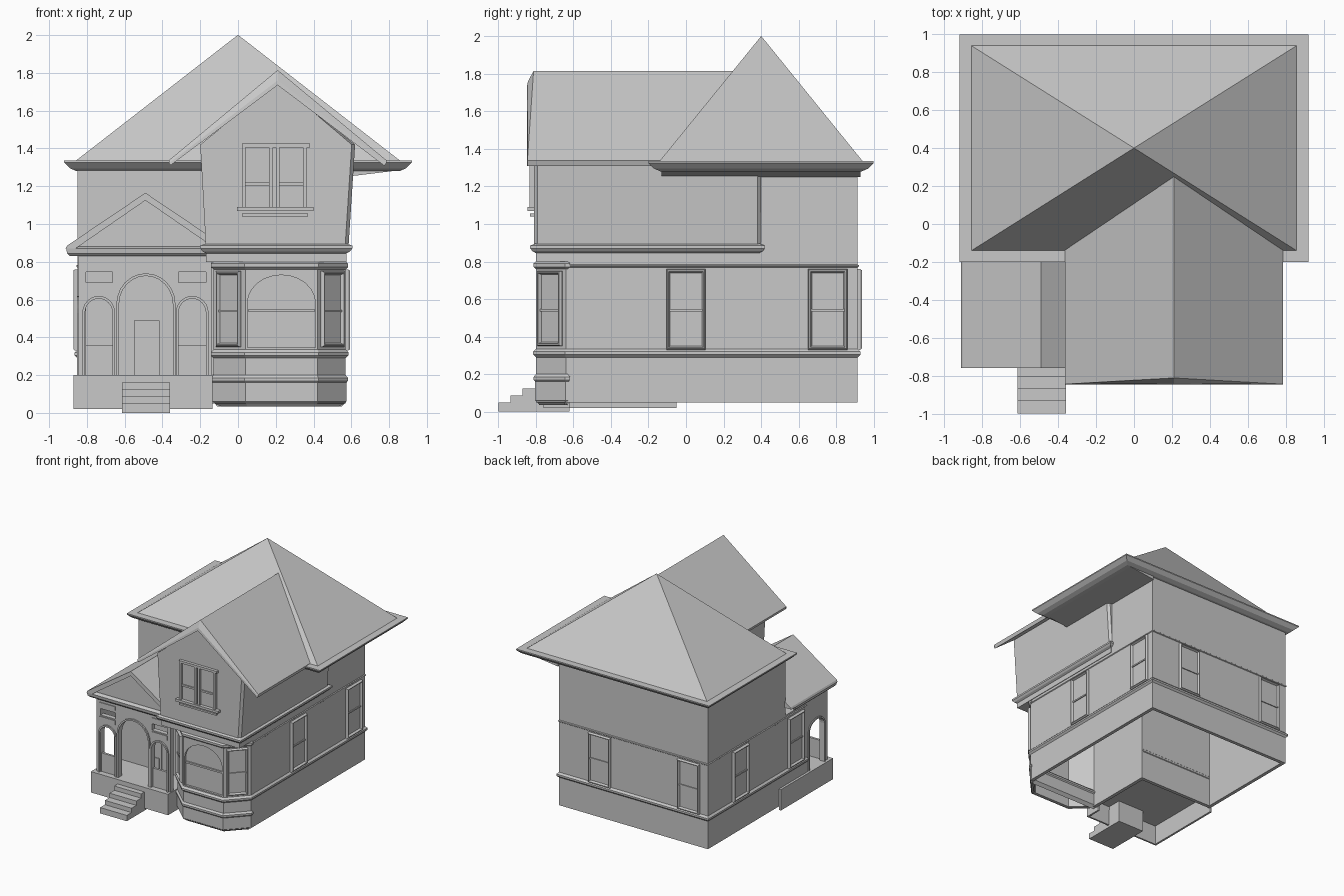
import bpy, bmesh, math
from mathutils import Matrix, Vector

old = bpy.data.objects.get("Cube")
if old:
    bpy.data.objects.remove(old, do_unlink=True)

grey = bpy.data.materials.new("plain_grey")
grey.use_nodes = True
TONE = (0.58, 0.58, 0.58, 1)
grey.diffuse_color = TONE
grey.node_tree.nodes["Principled BSDF"].inputs["Base Color"].default_value = TONE


def finish(name, bm, matrix=None):
    bmesh.ops.recalc_face_normals(bm, faces=bm.faces)
    mesh = bpy.data.meshes.new(name)
    bm.to_mesh(mesh)
    bm.free()
    mesh.materials.append(grey)
    obj = bpy.data.objects.new(name, mesh)
    bpy.context.collection.objects.link(obj)
    if matrix:
        obj.matrix_world = matrix
    return obj


def loft(name, rings, caps=True, matrix=None):
    """Skin equal-length point rings, optionally capping both ends."""
    bm = bmesh.new()
    loops = [[bm.verts.new(p) for p in ring] for ring in rings]
    n = len(loops[0])
    for a, b in zip(loops, loops[1:]):
        for i in range(n):
            j = (i + 1) % n
            bm.faces.new((a[i], a[j], b[j], b[i]))
    if caps:
        bm.faces.new(loops[0])
        bm.faces.new(loops[-1])
    return finish(name, bm, matrix)


def prism(name, pts, axis, a, b):
    """Extrude an (x, z) profile along y, or a (y, z) profile along x."""
    place = (lambda p, d: (p[0], d, p[1])) if axis == "y" else (lambda p, d: (d, p[0], p[1]))
    return loft(name, [[place(p, d) for p in pts] for d in (a, b)])


def boxes(name, bounds, matrix=None):
    bm = bmesh.new()
    for x0, x1, y0, y1, z0, z1 in bounds:
        mid = Vector((x0 + x1, y0 + y1, z0 + z1)) / 2
        size = Matrix.Diagonal((x1 - x0, y1 - y0, z1 - z0, 1))
        bmesh.ops.create_cube(bm, size=1, matrix=Matrix.Translation(mid) @ size)
    return finish(name, bm, matrix)


def offset(poly, d):
    """Mitred offset of a counter-clockwise footprint."""
    out = []
    for i, p in enumerate(poly):
        p = Vector(p)
        e1 = (p - Vector(poly[i - 1])).normalized()
        e2 = (Vector(poly[(i + 1) % len(poly)]) - p).normalized()
        n1, n2 = Vector((e1.y, -e1.x)), Vector((e2.y, -e2.x))
        out.append(p + (n1 + n2) * d / (1 + n1.dot(n2)))
    return out


def sweep(name, poly, sections, caps=True):
    return loft(name, [[(*p, z) for p in offset(poly, d)] for d, z in sections], caps)


def rect(x0, x1, y0, y1):
    return [(x0, y0), (x1, y0), (x1, y1), (x0, y1)]


def arch(x0, x1, spring, top, steps=12):
    """Arch curve from left springing point to right."""
    c, r = (x0 + x1) / 2, (x1 - x0) / 2
    angles = [math.pi * (1 - i / steps) for i in range(steps + 1)]
    return [(c + r * math.cos(t), spring + (top - spring) * math.sin(t)) for t in angles]


def arch_trim(name, x0, x1, base, spring, top, axis, a, b, w=0.014):
    inner = [(x0, base)] + arch(x0, x1, spring, top) + [(x1, base)]
    outer = [(x0 - w, base)] + arch(x0 - w, x1 + w, spring, top + w) + [(x1 + w, base)]
    prism(name, inner + outer[::-1], axis, a, b)


def window(name, x, y, degrees, w=0.21, z0=0.33, z1=0.76):
    """Bevelled frame with a sunk pane and a meeting rail."""
    turn = Matrix.Translation((x, y, 0)) @ Matrix.Rotation(math.radians(degrees), 4, "Z")
    outline = rect(-w / 2, w / 2, z0, z1)
    steps = ((0, .01), (0, -.012), (-.006, -.022), (-.012, -.022), (-.02, -.004))
    loft(name + "_frame", [[(u, d, v) for u, v in offset(outline, inset)] for inset, d in steps], True, turn)
    boxes(name + "_rail", [(-w / 2 + .015, w / 2 - .015, -.012, 0, .534, .546)], turn)


# Hollow lower storey with the canted bay and its belt courses
walls = [(0, .29), (.015, .305), (.015, .32), (0, .335), (0, .768), (.006, .773), (.006, .78), (0, .785), (0, .8)]
bay = [(-.13, -.64), (.04, -.8), (.42, -.8), (.57, -.64)]
footprint = [(-.85, -.05), (-.13, -.05)] + bay + [(.57, .915), (-.85, .915)]
house = sweep("lower_storey", footprint, [(-.03, .76), (-.03, .05), (0, .05)] + walls)
bay_plan = bay + [(.57, -.63), (-.13, -.63)]
sweep("bay_base", bay_plan, [(-.02, .035), (.004, .06), (.004, .16), (.012, .17), (.012, .185), (0, .2)], False)
sweep("bay_cornice", bay_plan, [(0, .76), (.013, .772), (.013, .79), (0, .8)], False)

# Arched recess in the bay front
cutter = prism("bay_recess_cutter", [(.05, .345)] + arch(.05, .41, .58, .73) + [(.41, .345)],
               "y", -.85, -.782)
cutter.hide_render = True
cutter.hide_viewport = True
cut = house.modifiers.new("bay_recess", "BOOLEAN")
cut.operation = "DIFFERENCE"
cut.solver = "EXACT"
cut.object = cutter
boxes("bay_transom", [(.055, .405, -.795, -.775, .535, .55)])

# Upper storey and projecting front wing with chamfered right corners
boxes("upper_storey", [(-.85, .57, -.14, .915, .78, 1.3)])
sweep("wing_belt", rect(-.17, .575, -.8, .39),
      [(0, .8), (0, .845), (.018, .855), (.03, .87), (.03, .885), (.005, .895)])
loft("wing_wall", [[(-.17, y, .88), (.585 - c, y, .88), (.62 - c, y, 1.42), (.21, y, 1.755), (-.2, y, 1.42)]
                   for y, c in ((-.81, .018), (-.79, 0), (.38, 0), (.4, .018))])

# Main pyramid roof with a moulded eave
plan = rect(-.92, .92, -.2, 1)
sweep("main_eave", plan, [(-.065, 1.28), (-.03, 1.295), (0, 1.325), (0, 1.335), (-.06, 1.335)])
prism("side_soffit", [(.86, 1.285), (.57, 1.25), (.57, 1.3), (.86, 1.3)], "y", -.13, .93)
loft("main_roof", [[(x, y, 1.33) for x, y in offset(plan, -.055)],
                   [(x * .002, .4 + y * .002, 2) for x, y in plan]])


# Front gable roof, its front edge raked back towards the ridge
def gable(y, ridge_y, ridge, edge):
    return [(-.365, y, edge), (.21, ridge_y, ridge), (.785, y, edge),
            (.775, y, 1.308), (.21, y, 1.735), (-.355, y, 1.312)]


loft("wing_roof", [gable(-.847, -.842, 1.76, 1.322), gable(-.845, -.812, 1.815, 1.338),
                   gable(.25, .25, 1.815, 1.338)])

# Paired gable window
sash = [(.02, .38, -.835, -.8, 1.405, 1.425), (-.005, .4, -.845, -.8, 1.07, 1.09), (.02, .37, -.83, -.8, 1.04, 1.055)]
for x0 in (.03, .21):
    sash += [(x0 - .01, x0 + .01, -.835, -.8, 1.09, 1.41), (x0 + .135, x0 + .155, -.835, -.8, 1.09, 1.41),
             (x0, x0 + .15, -.825, -.8, 1.205, 1.22), (x0, x0 + .15, -.815, -.8, 1.09, 1.41)]
boxes("gable_window", sash)

# Ground-floor windows
for i, (x, y, turn) in enumerate([(.57, 0, 90), (.57, .755, 90), (-.85, .48, -90), (-.85, -.275, -90),
                                  (.18, .915, 180), (-.67, .915, 180)]):
    window("side_window_%d" % (i + 1), x, y, turn)
window("bay_window_left", .495, -.72, 47, .17, .35, .75)
window("bay_window_right", -.045, -.72, -43, .17, .35, .75)

# Hollow porch base and steps
base, beam = .2, .745
boxes("porch_base", [(-.87, -.135, -.76, -.05, base - .01, base), (-.87, -.135, -.76, -.745, .02, base),
                     (-.87, -.852, -.76, -.05, .02, base), (-.15, -.135, -.76, -.62, .02, base)])
boxes("porch_steps", [(-.615, -.36, -1 + .065 * i, -.62, .035 * i, .05 + .037 * i) for i in range(5)])

# Porch front: three arches with open panels above the side ones
sides, centre = [(-.81, -.665), (-.315, -.17)], (-.63, -.345)
profile = [(-.845, base)]
for span, spring, top in ((sides[0], .53, .605), (centre, .575, .725), (sides[1], .53, .605)):
    profile += [(span[0], base)] + arch(*span, spring, top) + [(span[1], base)]
    arch_trim("porch_arch_trim", *span, base, spring, top, "y", -.732, -.68)
profile.append((-.14, base))
profile.append((-.14, beam))
for x0, x1 in reversed(sides):
    profile += [(x1, beam), (x1, .69), (x0, .69), (x0, beam)]
profile.append((-.845, beam))
prism("porch_front", profile, "y", -.72, -.68)
boxes("porch_parapets", [(x0, x1, -.71, -.69, base, .36) for x0, x1 in sides])

# Porch side arch, beams and small panels
prism("porch_side", [(-.72, base), (-.67, base)] + arch(-.67, -.47, .53, .605) +
      [(-.47, base), (-.42, base), (-.42, beam), (-.72, beam)], "x", -.845, -.805)
arch_trim("porch_side_trim", -.67, -.47, base, .53, .605, "x", -.853, -.805)
boxes("porch_beams", [(-.845, -.14, -.72, -.68, beam, .84), (-.845, -.805, -.72, -.42, beam, .84)])
boxes("porch_panels", [(x0, x1, -.727, -.71, z0, z1) for x0, x1 in sides
                       for z0, z1 in ((.64, .68), (.765, .8))])

# Porch gable roof
sweep("porch_eave", rect(-.905, -.08, -.755, -.2),
      [(-.015, .83), (0, .845), (.004, .87), (-.02, .88)])
prism("porch_roof", [(-.913, .87), (-.905, .885), (-.49, 1.165), (-.075, .885), (-.067, .87),
                     (-.12, .87), (-.49, 1.125), (-.86, .87)], "y", -.76, -.13)
prism("porch_pediment", [(-.87, .87), (-.49, 1.135), (-.11, .87)], "y", -.725, -.13)

# Entrance room behind the porch, with a plain front and panelled door
sweep("entrance_room", rect(-.85, -.13, -.42, -.03), [(0, .2)] + walls)
boxes("entrance_wall", [(-.85, -.13, -.44, -.4, .2, .84)])
boxes("front_door", [(-.55, -.415, -.448, -.43, .2, .49), (-.53, -.49, -.455, -.44, .22, .31),
                     (-.475, -.435, -.455, -.44, .22, .31)])
